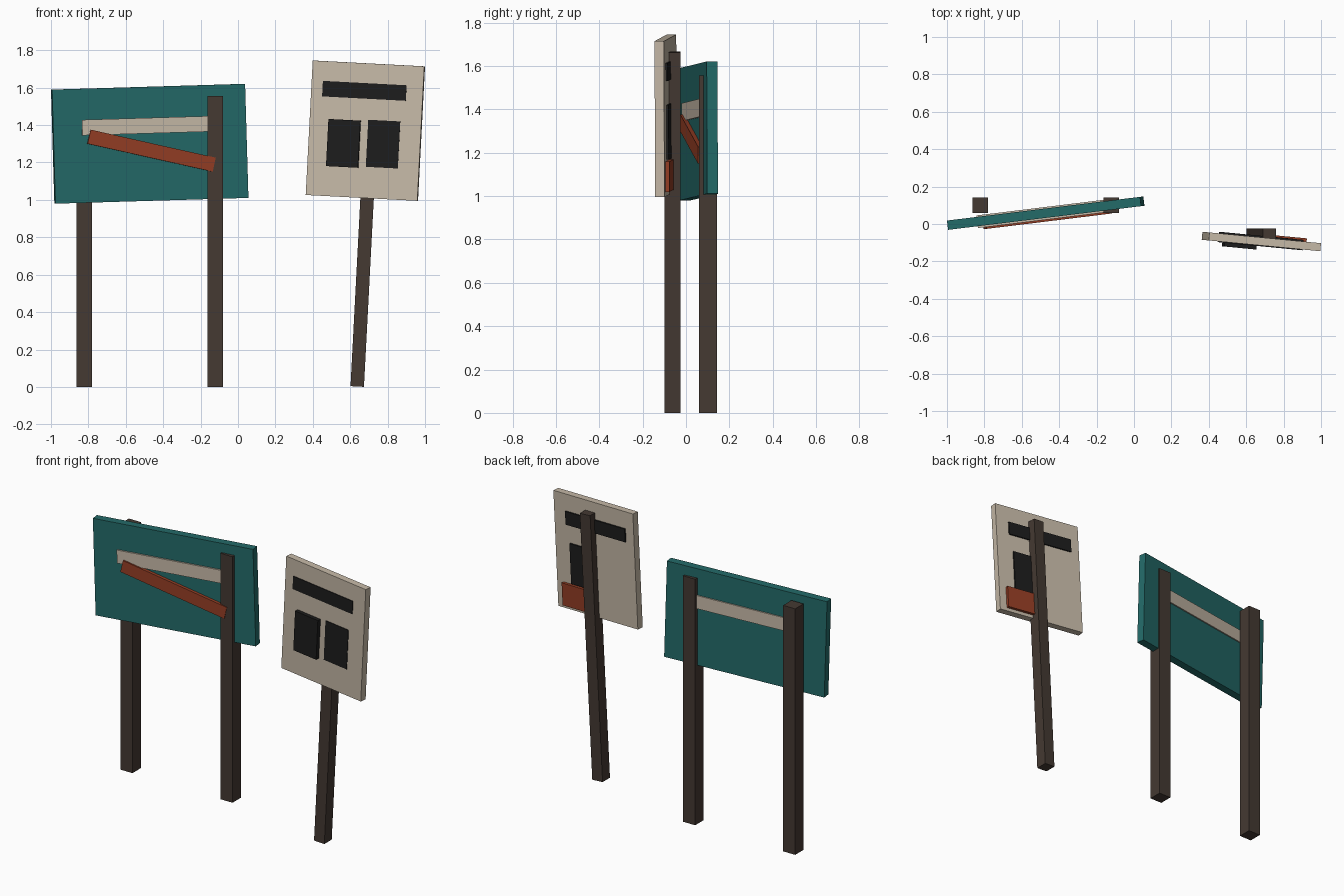
import bpy
from math import radians

cube = bpy.data.objects.get("Cube")
if cube:
    bpy.data.objects.remove(cube, do_unlink=True)


def material(name, rgb):
    mat = bpy.data.materials.new(name)
    mat.use_nodes = True
    mat.diffuse_color = (*rgb, 1)
    mat.node_tree.nodes["Principled BSDF"].inputs["Base Color"].default_value = (*rgb, 1)
    return mat


brown = material("dark brown wood", (0.058, 0.041, 0.032))
teal = material("teal paint", (0.017, 0.145, 0.14))
cream = material("cream paint", (0.57, 0.49, 0.39))
rust = material("rust red paint", (0.30, 0.048, 0.018))
black = material("charcoal", (0.012, 0.012, 0.012))


def slab(name, mat, center, size, roll=0, yaw=0):
    """Box rolled in the plane of the sign, then turned about the vertical."""
    bpy.ops.mesh.primitive_cube_add(size=1, location=center)
    ob = bpy.context.object
    ob.name = name
    ob.scale = size
    ob.rotation_euler = (0, radians(roll), radians(yaw))
    ob.data.materials.append(mat)
    return ob


# Wide sign: two upright posts, the near one cutting through the skewed board
for side, x in (("right", -0.822), ("left", -0.122)):
    slab(f"wide_sign_{side}_post", brown, (x, 0.101, 0.778), (0.084, 0.084, 1.556))
slab("wide_board", teal, (-0.472, 0.058, 1.30), (1.04, 0.05, 0.61), -1.7, 7)

# Cream stripe runs through the board, red plank is nailed on the front
slab("cream_stripe", cream, (-0.48, 0.056, 1.397), (0.72, 0.068, 0.083), -1.7, 7)
slab("red_plank", rust, (-0.463, 0.029, 1.263), (0.69, 0.03, 0.077), 12.5, 7)

# Small sign: leaning post and board
LEAN, TURN = 3, -5.5
slab("small_sign_post", brown, (0.681, -0.062, 0.833), (0.072, 0.074, 1.664), LEAN)
slab("small_board", cream, (0.681, -0.0935, 1.37), (0.60, 0.043, 0.72), LEAN, TURN)

# Dark header and two dark panels, red patch on the back
slab("header_bar", black, (0.678, -0.091, 1.583), (0.45, 0.056, 0.083), LEAN, TURN)
for side, x, z in (("right", 0.565, 1.302), ("left", 0.778, 1.298)):
    slab(f"{side}_panel", black, (x, -0.10, z), (0.172, 0.056, 0.252), LEAN, TURN)
slab("back_patch", rust, (0.80, -0.08, 1.095), (0.24, 0.03, 0.14), LEAN, TURN)
